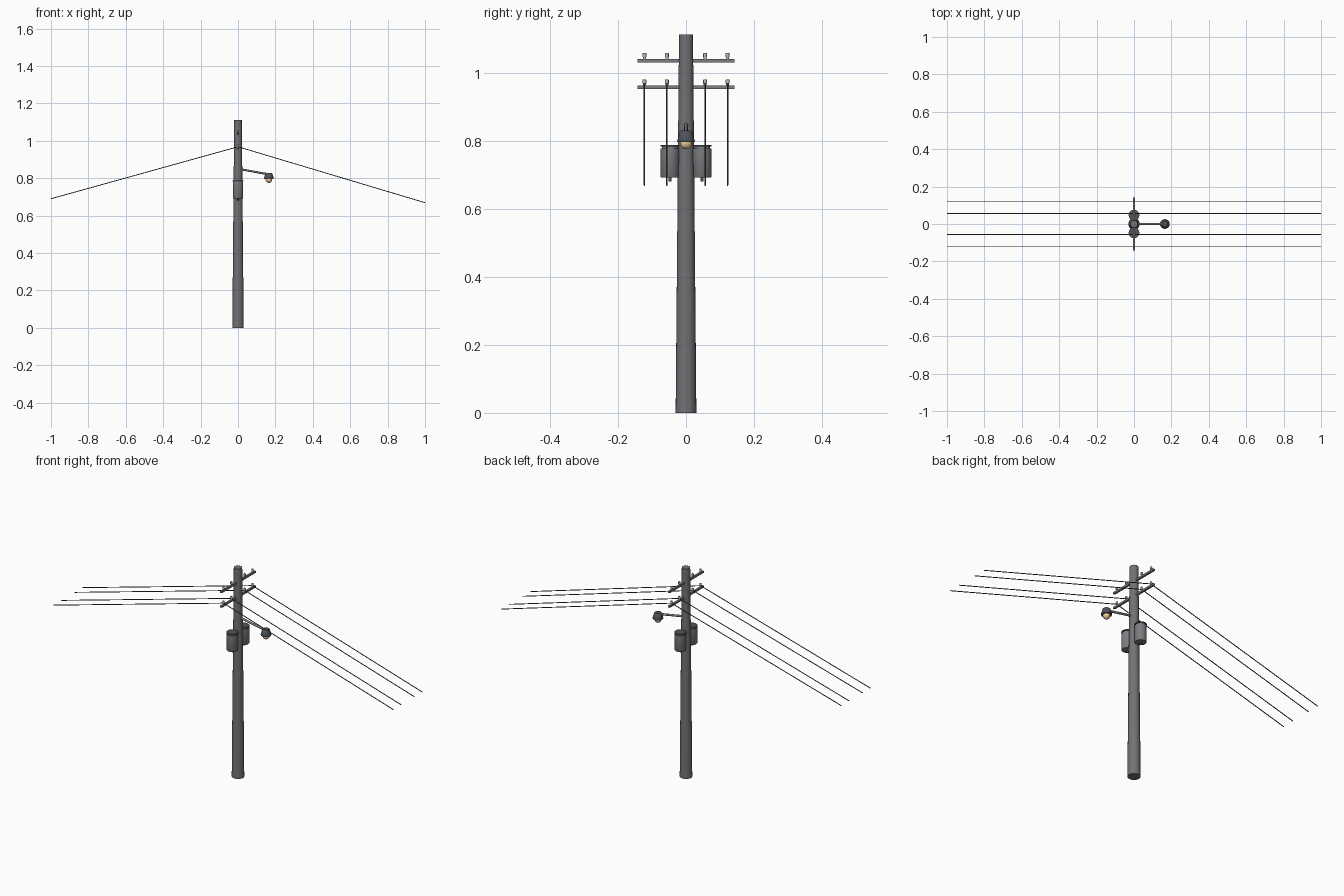
import bpy, math
from mathutils import Vector

if "Cube" in bpy.data.objects:
    bpy.data.objects.remove(bpy.data.objects["Cube"])

def finish(ob, name, color=None):
    ob.name = name
    if color:
        m = bpy.data.materials.new(name + "_colour")
        m.diffuse_color = color
        m.use_nodes = True
        m.node_tree.nodes["Principled BSDF"].inputs["Base Color"].default_value = m.diffuse_color
        ob.data.materials.append(m)
    return ob

def rod(name, a, b, r1, r2=None, n=16, color=None):
    """Cylinder or cone from point a to point b."""
    a, b = Vector(a), Vector(b)
    d = b - a
    bpy.ops.mesh.primitive_cone_add(vertices=n, radius1=r1, radius2=r1 if r2 is None else r2,
                                    depth=d.length, location=(a + b) / 2,
                                    rotation=d.to_track_quat('Z', 'Y').to_euler())
    ob = bpy.context.object
    bpy.ops.object.shade_smooth_by_angle(angle=math.radians(40))
    return finish(ob, name, color)

def box(name, loc, size, color=None):
    bpy.ops.mesh.primitive_cube_add(size=1, location=loc)
    ob = bpy.context.object
    ob.scale = size
    return finish(ob, name, color)

def lathe(name, loc, profile, n=24, color=None):
    """Surface of revolution from (radius, z) points."""
    verts, faces = [], []
    for r, z in profile:
        for i in range(n):
            t = 2 * math.pi * i / n
            verts.append((r * math.cos(t), r * math.sin(t), z))
    for k in range(len(profile) - 1):
        for i in range(n):
            j = (i + 1) % n
            faces.append((k * n + i, k * n + j, (k + 1) * n + j, (k + 1) * n + i))
    faces.append(tuple(reversed(range(n))))
    faces.append(tuple(range((len(profile) - 1) * n, len(profile) * n)))
    me = bpy.data.meshes.new(name)
    me.from_pydata(verts, [], faces)
    ob = bpy.data.objects.new(name, me)
    bpy.context.collection.objects.link(ob)
    ob.location = loc
    bpy.context.view_layer.objects.active = ob
    bpy.ops.object.select_all(action='DESELECT')
    ob.select_set(True)
    bpy.ops.object.shade_smooth_by_angle(angle=math.radians(40))
    return finish(ob, name, color)

DARK = (0.08, 0.09, 0.1, 1)
POLE = (0.17, 0.17, 0.18, 1)
STEEL = (0.2, 0.21, 0.22, 1)
WIRE_Y = (-0.122, -0.056, 0.056, 0.122)

# Tapered pole
rod("pole", (0, 0, 0), (0, 0, 1.112), 0.0305, 0.0205, 24, POLE)

# Crossarms with insulators
for level, z in (("lower", 0.957), ("upper", 1.035)):
    box(level + "_crossarm", (0, 0, z), (0.01, 0.286, 0.01), STEEL)
    for y in WIRE_Y:
        lathe(level + "_insulator", (0, y, z + 0.004),
              [(0.0045, 0), (0.0045, 0.006), (0.0055, 0.007), (0.0055, 0.016), (0.005, 0.019)],
              12, (0.45, 0.46, 0.47, 1))

# Wires falling away on both sides
for y in WIRE_Y:
    rod("left_wire", (0, y, 0.968), (-1, y, 0.69), 0.0022, n=8, color=DARK)
    rod("right_wire", (0, y, 0.968), (1, y, 0.669), 0.0022, n=8, color=DARK)

# Pair of transformer cans with raised lids and drain stubs
for s in (-1, 1):
    y = 0.047 * s
    lathe("transformer_can", (0, y, 0),
          [(0.026, 0.691), (0.028, 0.694), (0.028, 0.777)], 24, STEEL)
    rod("transformer_neck", (0, y, 0.776), (0, y, 0.785), 0.024, n=24, color=STEEL)
    rod("transformer_lid", (0, y, 0.782), (0, y, 0.787), 0.0285, n=24, color=DARK)
    rod("transformer_stub", (0, y, 0.68), (0, y, 0.694), 0.005, n=10, color=DARK)

# Street lamp
rod("lamp_arm", (0.012, 0, 0.848), (0.162, 0, 0.821), 0.0055, n=12, color=STEEL)
lathe("lamp_shade", (0.165, 0, 0),
      [(0.025, 0.796), (0.026, 0.799), (0.0185, 0.826), (0.015, 0.829)], 24, DARK)
bpy.ops.mesh.primitive_uv_sphere_add(segments=16, ring_count=10, radius=0.0175,
                                     location=(0.165, 0, 0.792))
bpy.ops.object.shade_smooth()
finish(bpy.context.object, "lamp_bulb", (0.85, 0.6, 0.3, 1))
